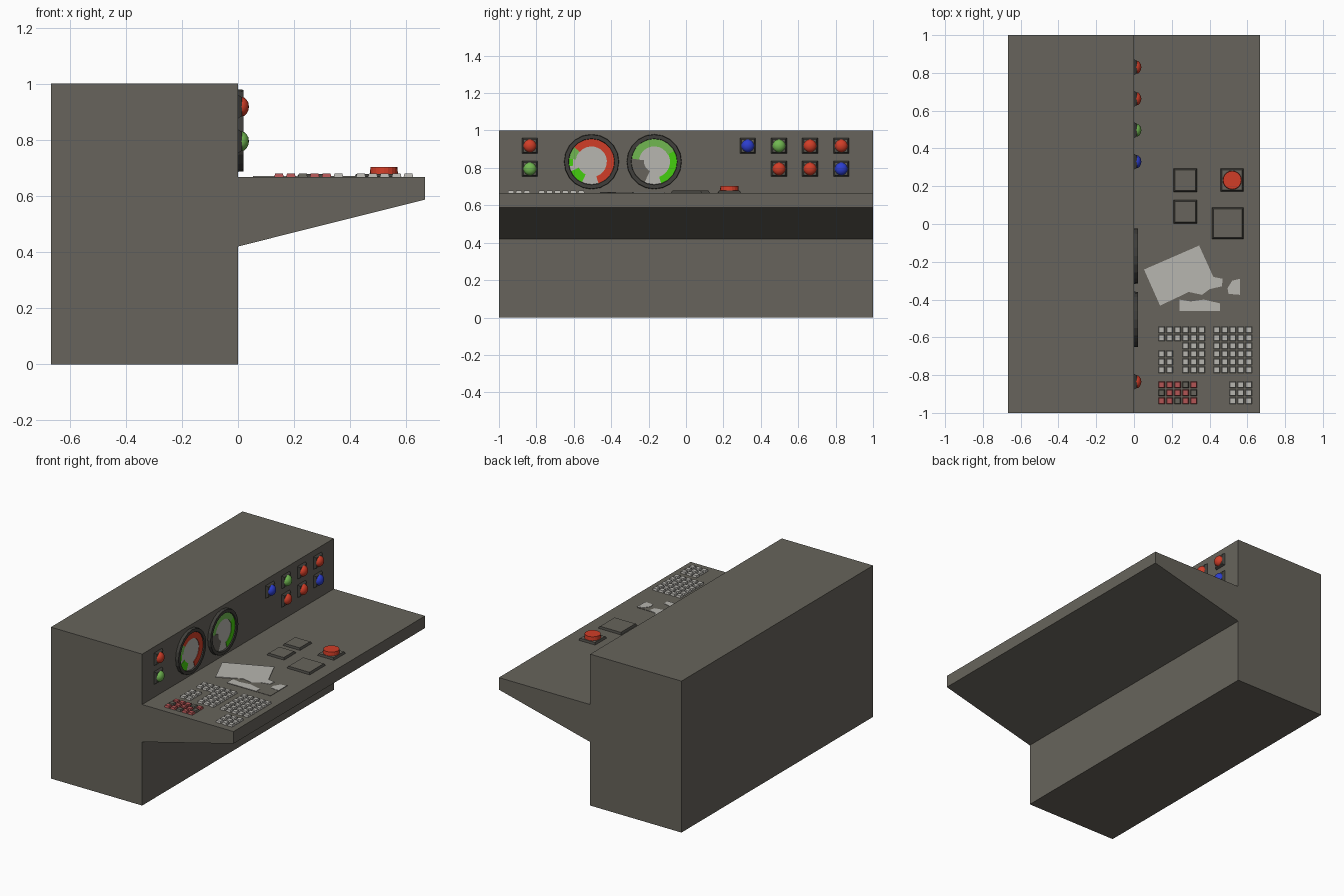
import bpy, bmesh, math
from mathutils import Vector, Matrix

if "Cube" in bpy.data.objects:
    bpy.data.objects.remove(bpy.data.objects["Cube"])


def material(name, r, g, b):
    m = bpy.data.materials.new(name)
    m.diffuse_color = [(c / 255) ** 2.2 for c in (r, g, b)] + [1]
    m.use_nodes = True
    m.node_tree.nodes["Principled BSDF"].inputs["Base Color"].default_value = m.diffuse_color
    return m


BODY = material("olive grey", 103, 100, 92)
DARK = material("dark grey", 66, 65, 61)
PALE = material("pale grey", 182, 180, 174)
RED = material("red", 208, 64, 44)
GREEN = material("soft green", 112, 182, 82)
BRIGHT = material("bright green", 70, 205, 22)
BLUE = material("blue", 48, 64, 205)
PINK = material("dusty red", 178, 86, 86)

DESK = 0.667                                    # height of the desk top
WALL = Matrix.Rotation(math.pi / 2, 4, 'Y')     # local z points out of the wall (+x)


def finish(name, bm, *mats, smooth=False):
    bmesh.ops.recalc_face_normals(bm, faces=bm.faces)
    me = bpy.data.meshes.new(name)
    bm.to_mesh(me)
    bm.free()
    for m in mats:
        me.materials.append(m)
    if smooth:
        me.polygons.foreach_set("use_smooth", [True] * len(me.polygons))
    ob = bpy.data.objects.new(name, me)
    bpy.context.collection.objects.link(ob)
    return ob


def prism(bm, pts, direction):
    """Extrude a closed outline along a direction."""
    face = bm.faces.new([bm.verts.new(p) for p in pts])
    new = bmesh.ops.extrude_face_region(bm, geom=[face])["geom"]
    bmesh.ops.translate(bm, vec=direction, verts=[v for v in new if isinstance(v, bmesh.types.BMVert)])


def pad(bm, x, y, size, height, inset, place=Matrix.Identity(4)):
    """Square block with sloping sides; the slopes use material slot 1."""
    rings = []
    for h, z in ((size / 2, 0), (size / 2 - inset, height)):
        rings.append([bm.verts.new(place @ Vector((x + sx * h, y + sy * h, z)))
                      for sx, sy in ((-1, -1), (1, -1), (1, 1), (-1, 1))])
    low, top = rings
    bm.faces.new(low)
    bm.faces.new(top)
    for i in range(4):
        j = (i + 1) % 4
        bm.faces.new((low[i], low[j], top[j], top[i])).material_index = 1


def plate(name, pts, z, thick, mat):
    bm = bmesh.new()
    prism(bm, [(x, y, z) for x, y in pts], (0, 0, thick))
    finish(name, bm, mat)


# Cabinet with overhanging desk
bm = bmesh.new()
profile = [(-.667, 0), (0, 0), (0, .42), (.667, .587), (.667, DESK), (0, DESK), (0, 1), (-.667, 1)]
prism(bm, [(x, -1, z) for x, z in profile], (0, 2, 0))
finish("cabinet", bm, BODY)


# Wall lamps: square base and dome
def lamp(y, z, mat):
    place = Matrix.Translation((0, y, z)) @ WALL
    bm = bmesh.new()
    pad(bm, 0, 0, .084, .015, .009, place)
    finish("lamp_base", bm, BODY, DARK)
    bm = bmesh.new()
    bmesh.ops.create_uvsphere(bm, u_segments=16, v_segments=8, radius=1,
                              matrix=place @ Matrix.Translation((0, 0, .012))
                              @ Matrix.Diagonal((.035, .035, .027, 1)))
    finish("lamp_dome", bm, mat, smooth=True)


for y, upper, lower in ((-.835, RED, GREEN), (.33, BLUE, None), (.497, GREEN, RED),
                        (.663, RED, RED), (.83, RED, BLUE)):
    lamp(y, .918, upper)
    if lower:
        lamp(y, .795, lower)


# Dials: raised rim, pale face and coloured sectors
def on_wall(y, z, r, deg, x):
    a = math.radians(deg)
    return (x, y + r * math.cos(a), z + r * math.sin(a))


def dial(y, z, sectors):
    n = 20
    bm = bmesh.new()
    loops = [[bm.verts.new(on_wall(y, z, r, 360 * i / n, x)) for i in range(n)]
             for r, x in ((.147, 0), (.145, .02), (.124, .02), (.121, .008))]
    for a, b in zip(loops, loops[1:]):
        for i in range(n):
            j = (i + 1) % n
            bm.faces.new((a[i], a[j], b[j], b[i]))
    finish("dial_rim", bm, DARK)
    bm = bmesh.new()
    prism(bm, [on_wall(y, z, .123, 360 * i / n, 0) for i in range(n)], (.010, 0, 0))
    finish("dial_face", bm, PALE)
    for start, end, inner, mat in sectors:
        bm = bmesh.new()
        steps = max(2, round((end - start) / 15))
        arc = [start + (end - start) * i / steps for i in range(steps + 1)]
        pts = [on_wall(y, z, .122, a, .009) for a in arc]
        pts += [on_wall(y, z, inner, a, .009) for a in reversed(arc)]
        prism(bm, pts, (.004, 0, 0))
        finish("dial_sector", bm, mat)


dial(-.505, .833, [(-72, 140, .082, RED), (140, 172, .085, GREEN),
                   (172, 192, .10, BRIGHT), (205, 245, .075, BRIGHT)])
dial(-.17, .833, [(-72, 28, .085, BRIGHT), (28, 172, .082, GREEN), (172, 245, .055, BODY)])


# Desk pads and push button
bm = bmesh.new()
for x, y, size in ((.272, .232, .125), (.272, .065, .125), (.497, .003, .167), (.52, .232, .122)):
    pad(bm, x, y, size, .012, .008, Matrix.Translation((0, 0, DESK)))
finish("desk_pads", bm, BODY, DARK)
bm = bmesh.new()
bmesh.ops.create_cone(bm, cap_ends=True, segments=20, radius1=.05, radius2=.048, depth=.026,
                      matrix=Matrix.Translation((.52, .232, DESK + .024)))
finish("push_button", bm, RED)


# Keyboards: grids of small tapered keys
def keys(name, x0, y0, cols, rows, mat, keep=lambda c, r: True):
    bm = bmesh.new()
    for c in range(cols):
        for r in range(rows):
            if keep(c, r):
                pad(bm, x0 + .0424 * c, y0 - .0424 * r, .034, .013, .003,
                    Matrix.Translation((0, 0, DESK)))
    finish(name, bm, mat, mat)


marked = {(3, 0), (0, 1), (4, 1), (2, 2)}
keys("main_keys", .146, -.56, 6, 6, PALE, lambda c, r: r < 2 or c > 2 or (c < 2 and r > 2))
keys("side_keys", .438, -.56, 5, 6, PALE)
keys("small_keys", .5225, -.851, 3, 3, PALE)
keys("red_keys", .146, -.851, 5, 3, PINK, lambda c, r: (c, r) not in marked)
keys("dark_keys", .146, -.851, 5, 3, BODY, lambda c, r: (c, r) in marked)

# Loose sheets on the desk
plate("lower_sheet", [(.24, -.46), (.56, -.46), (.56, -.285), (.24, -.285)], DESK, .002, BODY)
plate("torn_sheet", [(.053, -.241), (.345, -.114), (.42, -.28), (.47, -.29), (.465, -.33),
                     (.40, -.345), (.36, -.375), (.29, -.36), (.138, -.432)], DESK, .004, PALE)
plate("sheet_patch_front", [(.24, -.40), (.30, -.41), (.37, -.40), (.455, -.42),
                            (.455, -.46), (.24, -.46)], DESK, .004, PALE)
plate("sheet_patch_side", [(.52, -.30), (.56, -.29), (.56, -.375), (.50, -.37), (.495, -.34)],
      DESK, .004, PALE)
